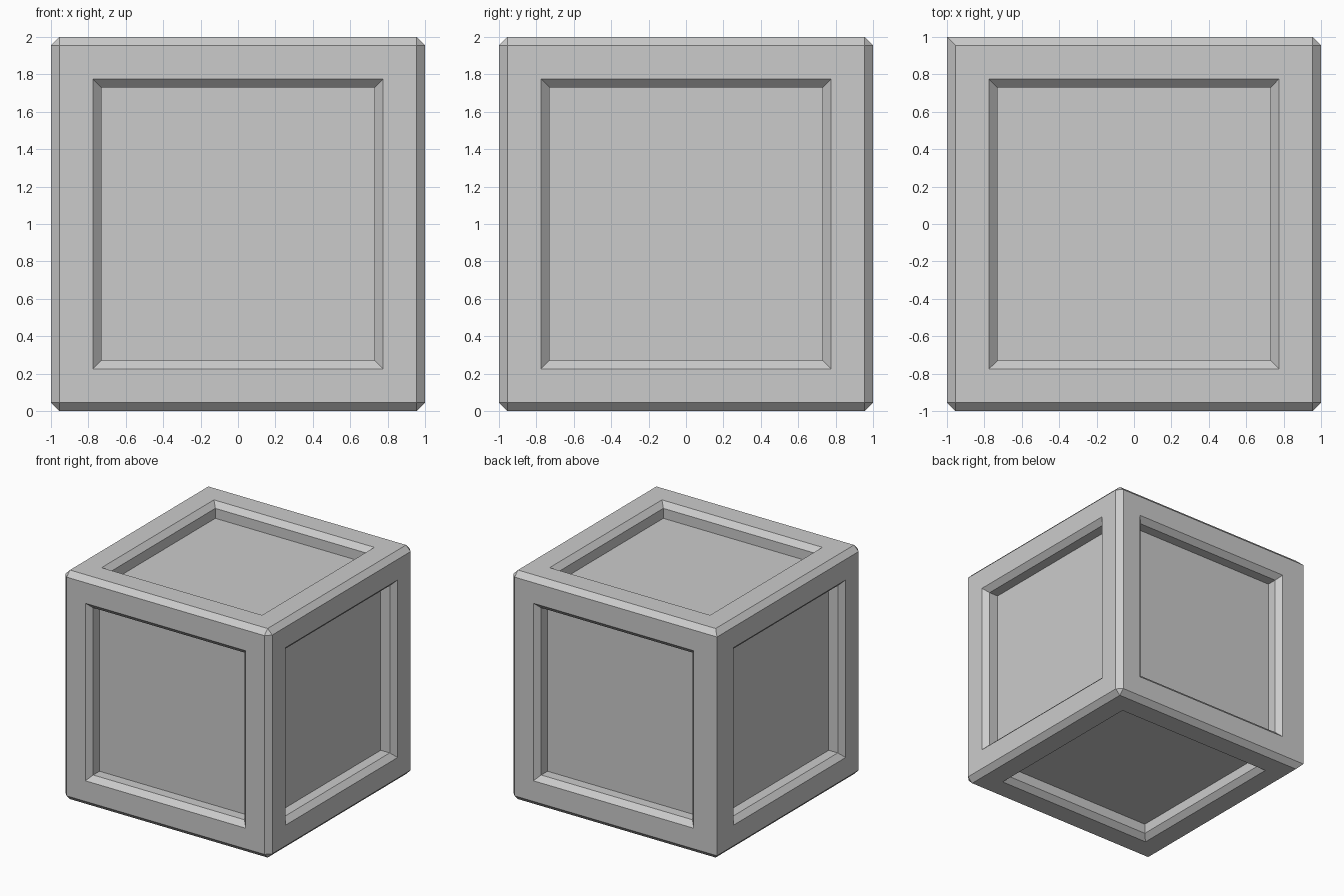
import bpy, bmesh
from math import radians
from mathutils import Matrix, Vector

if "Cube" in bpy.data.objects:
    bpy.data.objects.remove(bpy.data.objects["Cube"])

CHAMFER = 0.045     # outer edge and recess rim chamfer
OPENING = 0.775     # half width of recess at the surface
DEPTH = 0.132       # total recess depth


def make_object(name, bm):
    bmesh.ops.recalc_face_normals(bm, faces=bm.faces[:])
    mesh = bpy.data.meshes.new(name)
    bm.to_mesh(mesh)
    bm.free()
    obj = bpy.data.objects.new(name, mesh)
    obj.location.z = 1
    bpy.context.collection.objects.link(obj)
    return obj


# Crate body: every edge chamfered except the back left upright
bm = bmesh.new()
bmesh.ops.create_cube(bm, size=2)


def is_sharp(edge):
    return all(v.co.x < 0 and v.co.y > 0 for v in edge.verts)


bmesh.ops.bevel(bm, geom=[e for e in bm.edges if not is_sharp(e)],
                offset=CHAMFER, offset_type='OFFSET', segments=1,
                profile=0.5, affect='EDGES')
crate = make_object("crate", bm)


# Recess cutter: straight-walled pocket with a flared rim, one per side
def add_pocket(bm, rot):
    inner = OPENING - CHAMFER
    flare = 0.05
    rings = []
    for half, z in ((inner, 1 - DEPTH), (inner, 1 - CHAMFER),
                    (OPENING + flare, 1 + flare)):
        rings.append([bm.verts.new(rot @ Vector((x * half, y * half, z)))
                      for x, y in ((-1, -1), (1, -1), (1, 1), (-1, 1))])
    bm.faces.new(rings[0][::-1])
    bm.faces.new(rings[-1])
    for a, b in zip(rings, rings[1:]):
        for i in range(4):
            j = (i + 1) % 4
            bm.faces.new((a[i], a[j], b[j], b[i]))


bm = bmesh.new()
for i in range(4):
    add_pocket(bm, Matrix.Rotation(radians(90 * i), 3, 'X'))
for angle in (90, -90):
    add_pocket(bm, Matrix.Rotation(radians(angle), 3, 'Y'))
cutter = make_object("recess_cutter", bm)
cutter.hide_render = True
cutter.display_type = 'WIRE'

# Sink the six panels
cut = crate.modifiers.new("panel_recesses", 'BOOLEAN')
cut.operation = 'DIFFERENCE'
cut.solver = 'EXACT'
cut.object = cutter
